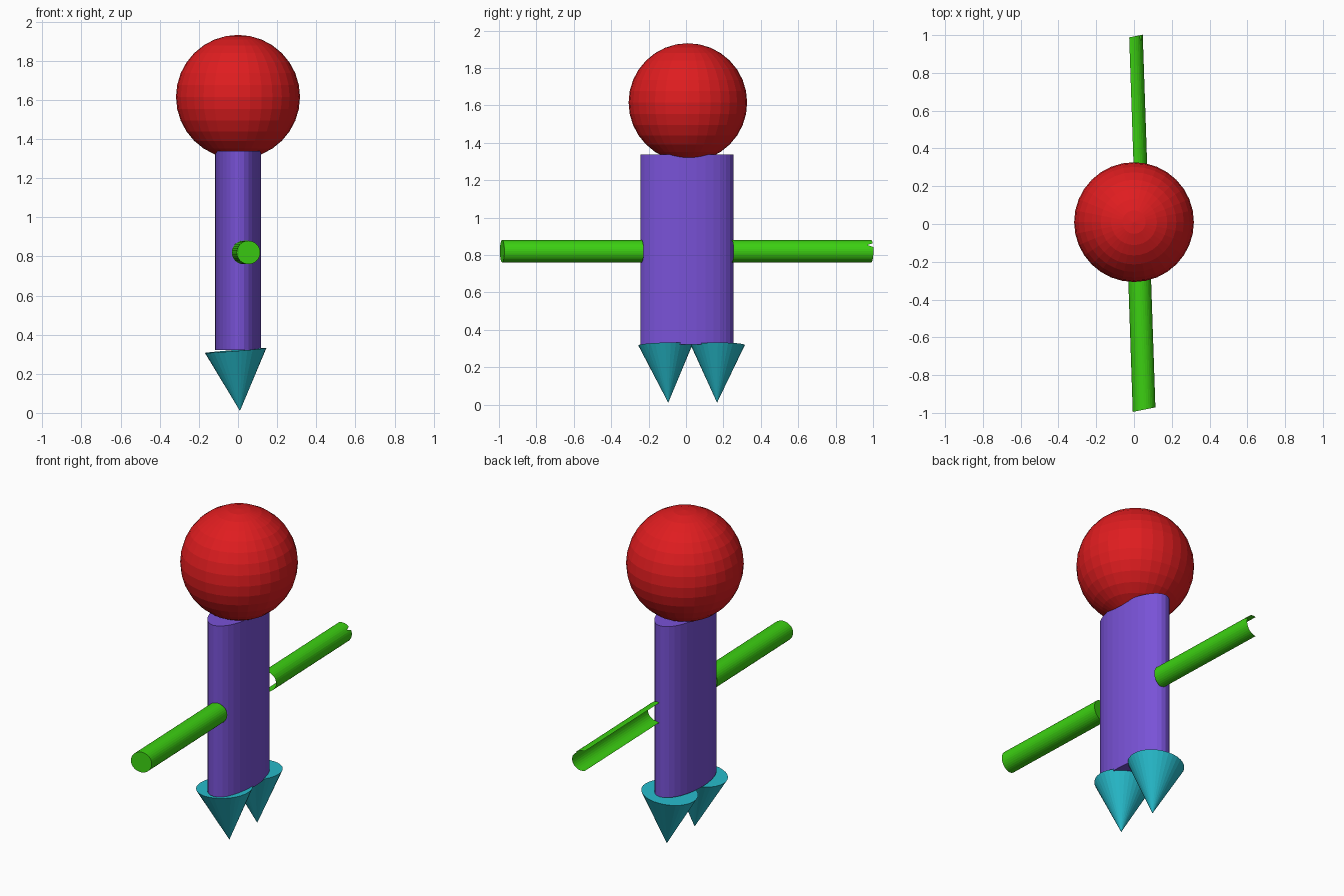
import bpy, bmesh, math
from mathutils import Vector, Matrix

if "Cube" in bpy.data.objects:
    bpy.data.objects.remove(bpy.data.objects["Cube"])

TURN = math.radians(1.9)   # slight twist of the whole figure around z
SEG = 32


def material(name, rgb):
    m = bpy.data.materials.new(name)
    m.diffuse_color = (*rgb, 1)
    m.use_nodes = True
    m.node_tree.nodes["Principled BSDF"].inputs["Base Color"].default_value = m.diffuse_color
    return m


RED = material("red", (0.74, 0.012, 0.014))
PURPLE = material("purple", (0.19, 0.085, 0.68))
GREEN = material("green", (0.045, 0.63, 0.006))
TEAL = material("teal", (0.02, 0.50, 0.60))


def finish(bm, name, mat):
    bmesh.ops.recalc_face_normals(bm, faces=bm.faces)
    mesh = bpy.data.meshes.new(name)
    bm.to_mesh(mesh)
    bm.free()
    mesh.materials.append(mat)
    obj = bpy.data.objects.new(name, mesh)
    bpy.context.collection.objects.link(obj)
    return obj


# Head
bm = bmesh.new()
bmesh.ops.create_uvsphere(bm, u_segments=SEG, v_segments=16, radius=0.317,
                          matrix=Matrix.Translation((0, 0.01, 1.615)))
finish(bm, "head", RED)

# Body: upright cylinder with an oval cross-section
bm = bmesh.new()
bmesh.ops.create_cone(bm, cap_ends=True, segments=SEG, radius1=1, radius2=1, depth=1,
                      matrix=Matrix.Translation((0, 0.005, 0.83))
                      @ Matrix.Rotation(TURN, 4, 'Z')
                      @ Matrix.Diagonal((0.118, 0.248, 1.015, 1)))
finish(bm, "body", PURPLE)


# Arms: thin tubes along y with skewed ends
def arm(name, y0, y1, half_open=False):
    bm = bmesh.new()
    rings = []
    for end, y in enumerate((y0, y1)):
        ring = []
        for i in range(SEG):
            a = 2 * math.pi * i / SEG
            dx, dz = 0.06 * math.cos(a), 0.06 * math.sin(a)
            # small nick in the outer rim of the open arm
            nick = 0.03 if half_open and end == 1 and i == 3 else 0
            ring.append(bm.verts.new((0.02 - 0.034 * y + dx, y + 0.2 * dx - nick, 0.82 + dz)))
        rings.append(ring)
    a, b = rings
    for i in range(SEG):
        j = (i + 1) % SEG
        mid = 2 * math.pi * (i + 0.5) / SEG
        if half_open and math.cos(mid) < -0.2:
            continue
        bm.faces.new((a[i], a[j], b[j], b[i]))
    if not half_open:
        bm.faces.new(a)
        bm.faces.new(b)
    loose = [v for v in bm.verts if not v.link_faces]
    bmesh.ops.delete(bm, geom=loose, context='VERTS')
    return finish(bm, name, GREEN)


arm("front_arm", -0.983, -0.238)
arm("rear_arm", 0.243, 0.99, half_open=True)


# Feet: cones pointing down, slightly tilted flat tops
def foot(name, base_y, tip_y, slope_y):
    bm = bmesh.new()
    tip = bm.verts.new((0.01, tip_y, 0.01))
    ring = []
    for i in range(SEG):
        a = 2 * math.pi * i / SEG
        dx, dy = 0.157 * math.cos(a), 0.145 * math.sin(a)
        ring.append(bm.verts.new((-0.012 + dx, base_y + dy, 0.319 + 0.08 * dx + slope_y * dy)))
    bm.faces.new(ring)
    for i in range(SEG):
        bm.faces.new((ring[i], ring[(i + 1) % SEG], tip))
    return finish(bm, name, TEAL)


foot("front_foot", -0.11, -0.095, 0.02)
foot("rear_foot", 0.17, 0.166, 0.0)
